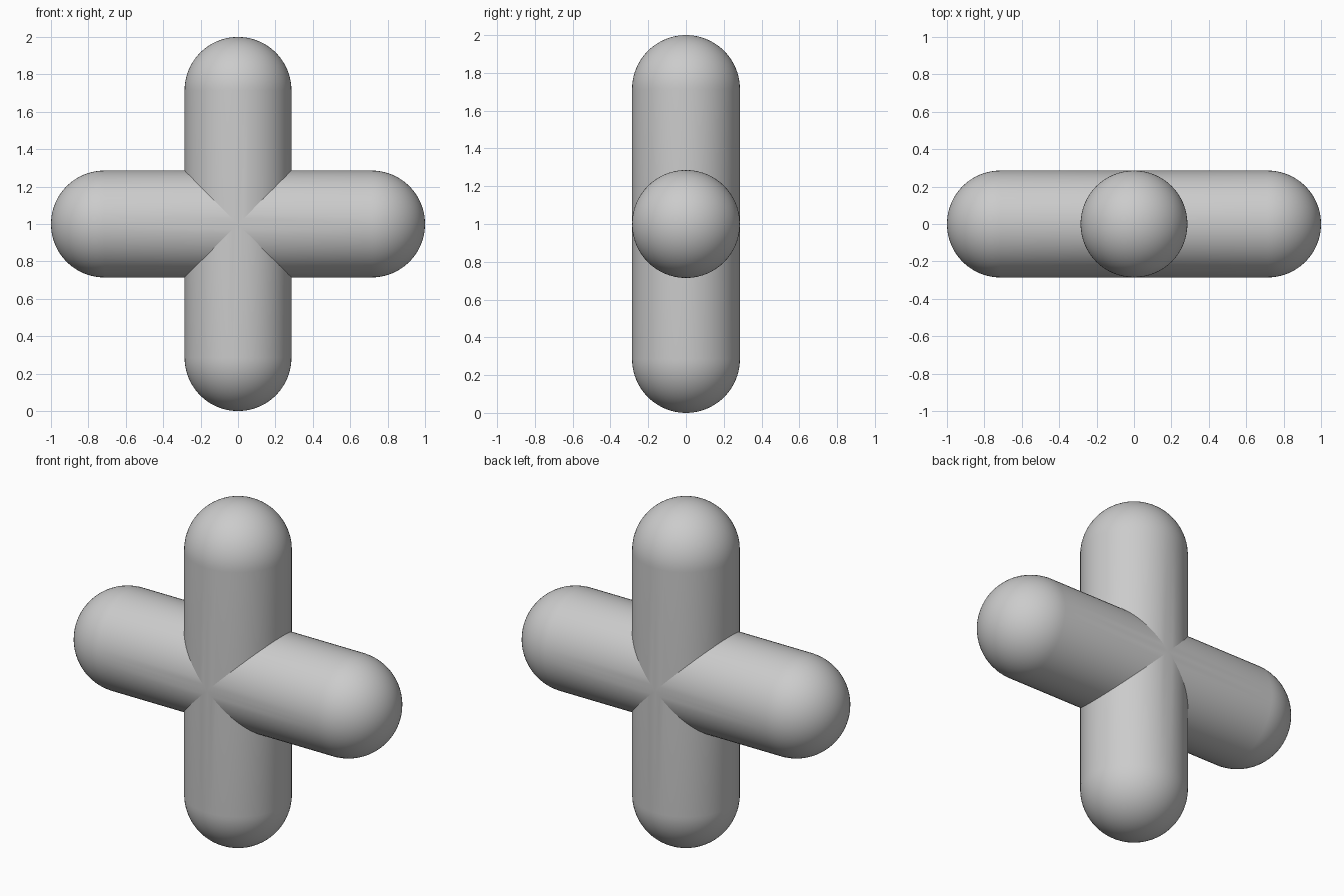
import bpy, bmesh, math
from mathutils import Matrix, Vector

if "Cube" in bpy.data.objects:
    bpy.data.objects.remove(bpy.data.objects["Cube"])

R = 2 / 7        # tube radius
REACH = 1.0      # centre to arm tip
SEGS = 64        # sides around a tube
CAP = 20         # rings in each rounded end

bm = bmesh.new()

# Half capsule along +z: straight wall, then a quarter circle to the tip
profile = [(R, 0)] + [(R * math.cos(a), REACH - R + R * math.sin(a))
                      for a in (i * math.pi / 2 / CAP for i in range(CAP))] + [(0, REACH)]
verts = [bm.verts.new((x, 0, z)) for x, z in profile]
edges = [bm.edges.new(pair) for pair in zip(verts, verts[1:])]
bmesh.ops.spin(bm, geom=verts + edges, cent=(0, 0, 0), axis=(0, 0, 1),
               angle=2 * math.pi, steps=SEGS, use_merge=True)
bmesh.ops.remove_doubles(bm, verts=bm.verts, dist=1e-5)

# Mitre the inner end where the tubes cross
for side in (1, -1):
    bmesh.ops.bisect_plane(bm, geom=bm.verts[:] + bm.edges[:] + bm.faces[:], dist=1e-6,
                           plane_co=(0, 0, 0), plane_no=Vector((side, 0, 1)).normalized(),
                           clear_inner=True)

# Repeat the arm in four directions and weld the mitres
arm = bm.verts[:] + bm.edges[:] + bm.faces[:]
for k in (1, 2, 3):
    copy = bmesh.ops.duplicate(bm, geom=arm)["geom"]
    bmesh.ops.rotate(bm, verts=[g for g in copy if isinstance(g, bmesh.types.BMVert)],
                     cent=(0, 0, 0), matrix=Matrix.Rotation(k * math.pi / 2, 3, 'Y'))
bmesh.ops.remove_doubles(bm, verts=bm.verts, dist=1e-4)
bmesh.ops.recalc_face_normals(bm, faces=bm.faces)
bmesh.ops.translate(bm, verts=bm.verts, vec=(0, 0, REACH))

mesh = bpy.data.meshes.new("rounded_cross")
bm.to_mesh(mesh)
bm.free()
cross = bpy.data.objects.new("rounded_cross", mesh)
bpy.context.collection.objects.link(cross)
bpy.context.view_layer.objects.active = cross
cross.select_set(True)
bpy.ops.object.shade_smooth_by_angle(angle=math.radians(10))
